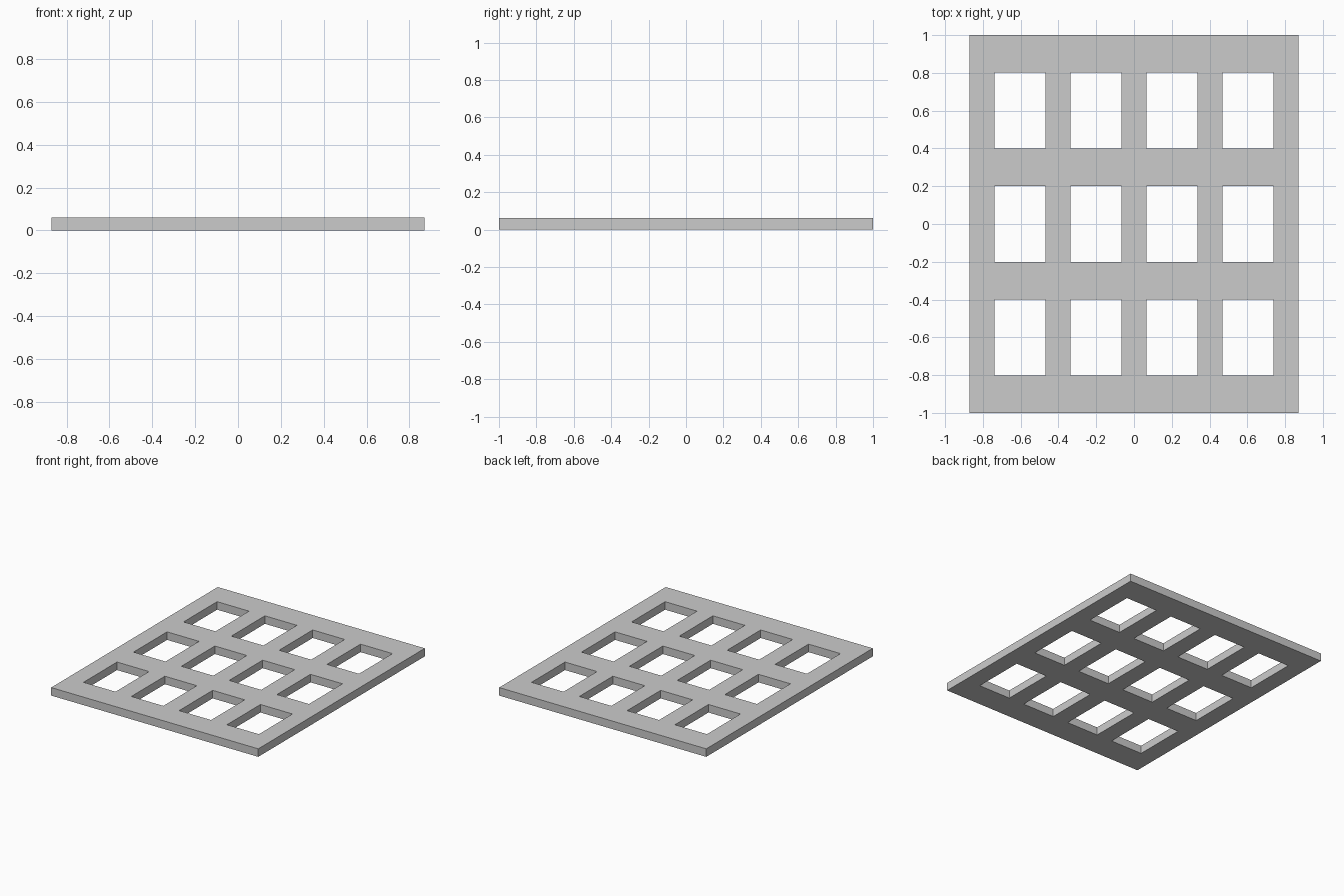
import bpy, bmesh

if "Cube" in bpy.data.objects:
    bpy.data.objects.remove(bpy.data.objects["Cube"])

THICK = 0.061


def breaks(count, hole, bar):
    """Alternating bar / hole edges, centred on zero."""
    pos = [0.0]
    for i in range(2 * count + 1):
        pos.append(pos[-1] + (hole if i % 2 else bar))
    return [p - pos[-1] / 2 for p in pos]


xs = breaks(4, 0.269, 0.133)
ys = breaks(3, 0.4027, 0.198)

# Flat lattice: every cell is filled except the window openings
bm = bmesh.new()
grid = [[bm.verts.new((x, y, 0)) for y in ys] for x in xs]
for i in range(len(xs) - 1):
    for j in range(len(ys) - 1):
        if not (i % 2 and j % 2):
            bm.faces.new((grid[i][j], grid[i + 1][j],
                          grid[i + 1][j + 1], grid[i][j + 1]))

# Thicken upward into a slab with open holes
result = bmesh.ops.extrude_face_region(bm, geom=bm.faces[:], use_keep_orig=True)
top = [g for g in result["geom"] if isinstance(g, bmesh.types.BMVert)]
bmesh.ops.translate(bm, verts=top, vec=(0, 0, THICK))
bmesh.ops.recalc_face_normals(bm, faces=bm.faces[:])

mesh = bpy.data.meshes.new("lattice_panel")
bm.to_mesh(mesh)
bm.free()
panel = bpy.data.objects.new("lattice_panel", mesh)
bpy.context.collection.objects.link(panel)
